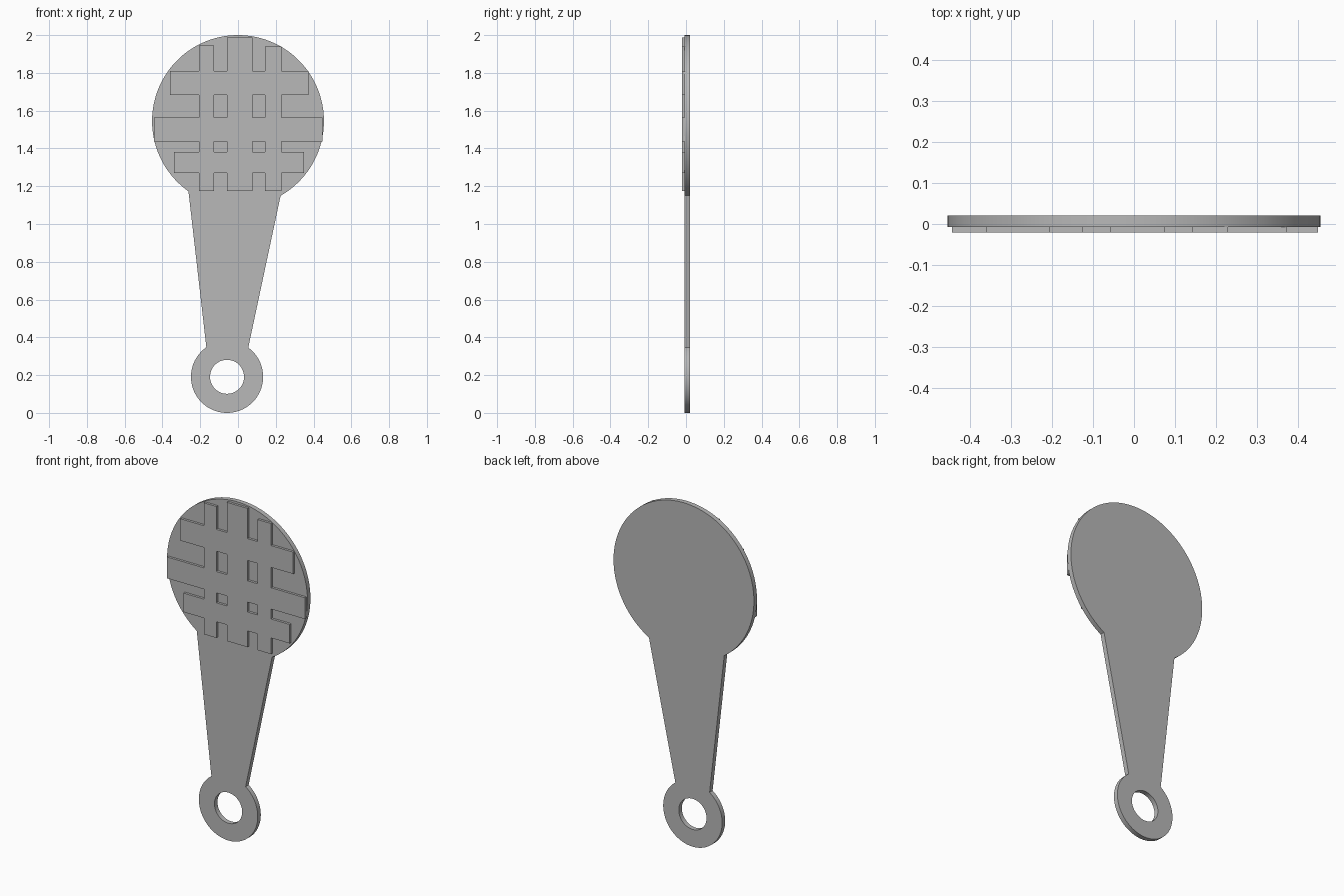
import bpy
import bmesh
from math import cos, sin, radians, tau

cube = bpy.data.objects.get("Cube")
if cube:
    bpy.data.objects.remove(cube, do_unlink=True)

# Single plain grey for the whole model
grey = bpy.data.materials.new("plain_grey")
grey.use_nodes = True
color = (0.48, 0.48, 0.48, 1)
grey.diffuse_color = color
grey.node_tree.nodes["Principled BSDF"].inputs["Base Color"].default_value = color


def arc(cx, cz, r, start, end, steps):
    """Points on an arc in the XZ plane, angles in radians."""
    angles = [start + (end - start) * i / steps for i in range(steps + 1)]
    return [(cx + r * cos(a), cz + r * sin(a)) for a in angles]


def plate(name, bm, y_front, y_back):
    """Turn a flat XZ mesh into a solid plate between two depths."""
    bmesh.ops.recalc_face_normals(bm, faces=bm.faces)
    mesh = bpy.data.meshes.new(name)
    bm.to_mesh(mesh)
    bm.free()
    mesh.materials.append(grey)
    obj = bpy.data.objects.new(name, mesh)
    bpy.context.collection.objects.link(obj)
    obj.location.y = (y_front + y_back) / 2
    solid = obj.modifiers.new("thickness", "SOLIDIFY")
    solid.thickness = y_back - y_front
    solid.offset = 0
    bpy.ops.object.select_all(action="DESELECT")
    obj.select_set(True)
    bpy.context.view_layer.objects.active = obj
    bpy.ops.object.convert(target="MESH")
    bpy.ops.object.shade_smooth_by_angle(angle=radians(25))
    return obj


# Body: round head, tapered handle and ring end in one outline with a hole
ring_x, ring_z = -0.058, 0.191
head = arc(0, 1.545, 0.455, radians(-60.3), radians(234.8), 96)
ring = arc(ring_x, ring_z, 0.191, radians(125), radians(414), 72)
hole = arc(ring_x, ring_z, 0.09, 0, tau, 48)[:-1]

bm = bmesh.new()
for loop in (head + ring, hole):
    verts = [bm.verts.new((x, 0, z)) for x, z in loop]
    for a, b in zip(verts, verts[1:] + verts[:1]):
        bm.edges.new((a, b))
bmesh.ops.triangle_fill(bm, use_beauty=True, edges=bm.edges[:], normal=(0, -1, 0))
plate("paddle_body", bm, -0.007, 0.021)

# Raised lattice: crossing bars as (left, right, bottom, top)
bars = [
    (-0.207, -0.126, 1.174, 1.944),
    (-0.058, 0.076, 1.174, 1.987),
    (0.142, 0.229, 1.174, 1.939),
    (-0.36, 0.372, 1.682, 1.81),
    (-0.444, 0.448, 1.438, 1.563),
    (-0.339, 0.35, 1.269, 1.38),
]
xs = sorted({x for bar in bars for x in bar[:2]})
zs = sorted({z for bar in bars for z in bar[2:]})

# Fill every cell that lies under a bar, giving one merged lattice
bm = bmesh.new()
for x0, x1 in zip(xs, xs[1:]):
    for z0, z1 in zip(zs, zs[1:]):
        mx, mz = (x0 + x1) / 2, (z0 + z1) / 2
        if any(l < mx < r and b < mz < t for l, r, b, t in bars):
            corners = [(x0, z0), (x1, z0), (x1, z1), (x0, z1)]
            bm.faces.new([bm.verts.new((x, 0, z)) for x, z in corners])
bmesh.ops.remove_doubles(bm, verts=bm.verts[:], dist=0.0001)
plate("raised_lattice", bm, -0.021, -0.006)
